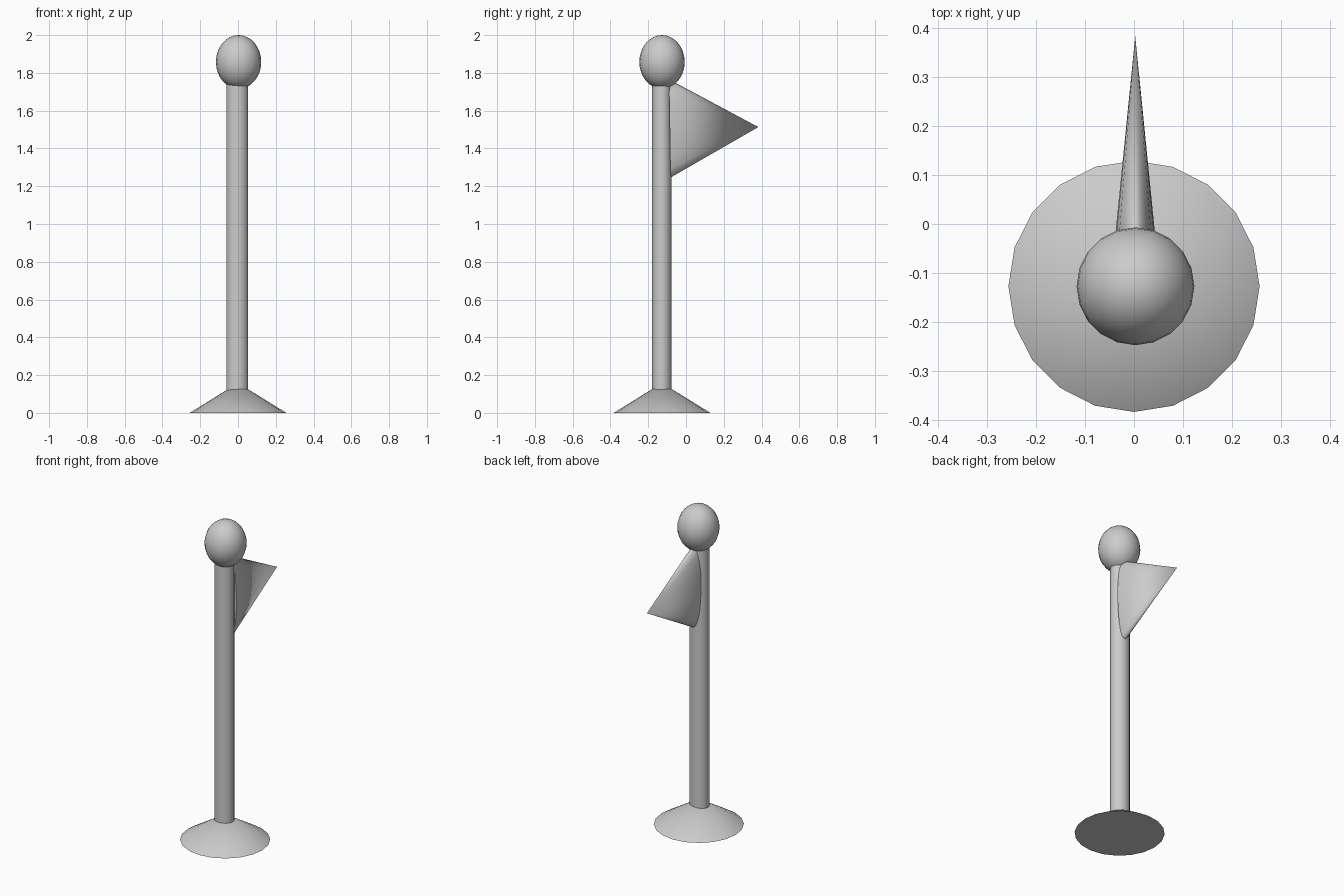
import bpy
from math import radians
from mathutils import Vector

if "Cube" in bpy.data.objects:
    bpy.data.objects.remove(bpy.data.objects["Cube"])

SIDES = 20
Y = -0.127  # pole axis position


def finish(name, scale=(1, 1, 1)):
    ob = bpy.context.object
    ob.name = name
    ob.scale = scale
    bpy.ops.object.transform_apply(location=False, rotation=False, scale=True)
    bpy.ops.object.shade_smooth_by_angle(angle=radians(85))
    return ob


# Conical foot
bpy.ops.mesh.primitive_cone_add(vertices=SIDES, radius1=0.256, radius2=0, depth=0.158,
                                location=(0, Y, 0.079))
finish("base")

# Pole running from inside the foot into the knob
bpy.ops.mesh.primitive_cylinder_add(vertices=SIDES, radius=1, depth=1.72,
                                    location=(-0.004, Y - 0.001, 0.92))
finish("pole", (0.058, 0.052, 1))

# Egg-shaped knob on top
bpy.ops.mesh.primitive_uv_sphere_add(segments=SIDES, ring_count=16, radius=1,
                                     location=(0.003, Y, 1.858))
finish("knob", (0.12, 0.12, 0.142))

# Pennant: a flattened cone lying on its side, tip tilted slightly up
foot, tip = Vector((0.003, -0.086, 1.506)), Vector((0.002, 0.383, 1.513))
bpy.ops.mesh.primitive_cone_add(vertices=SIDES, radius1=1, radius2=0, depth=(tip - foot).length,
                                location=(foot + tip) / 2, rotation=(radians(-89.1), 0, 0))
finish("flag", (0.047, 0.26, 1))
